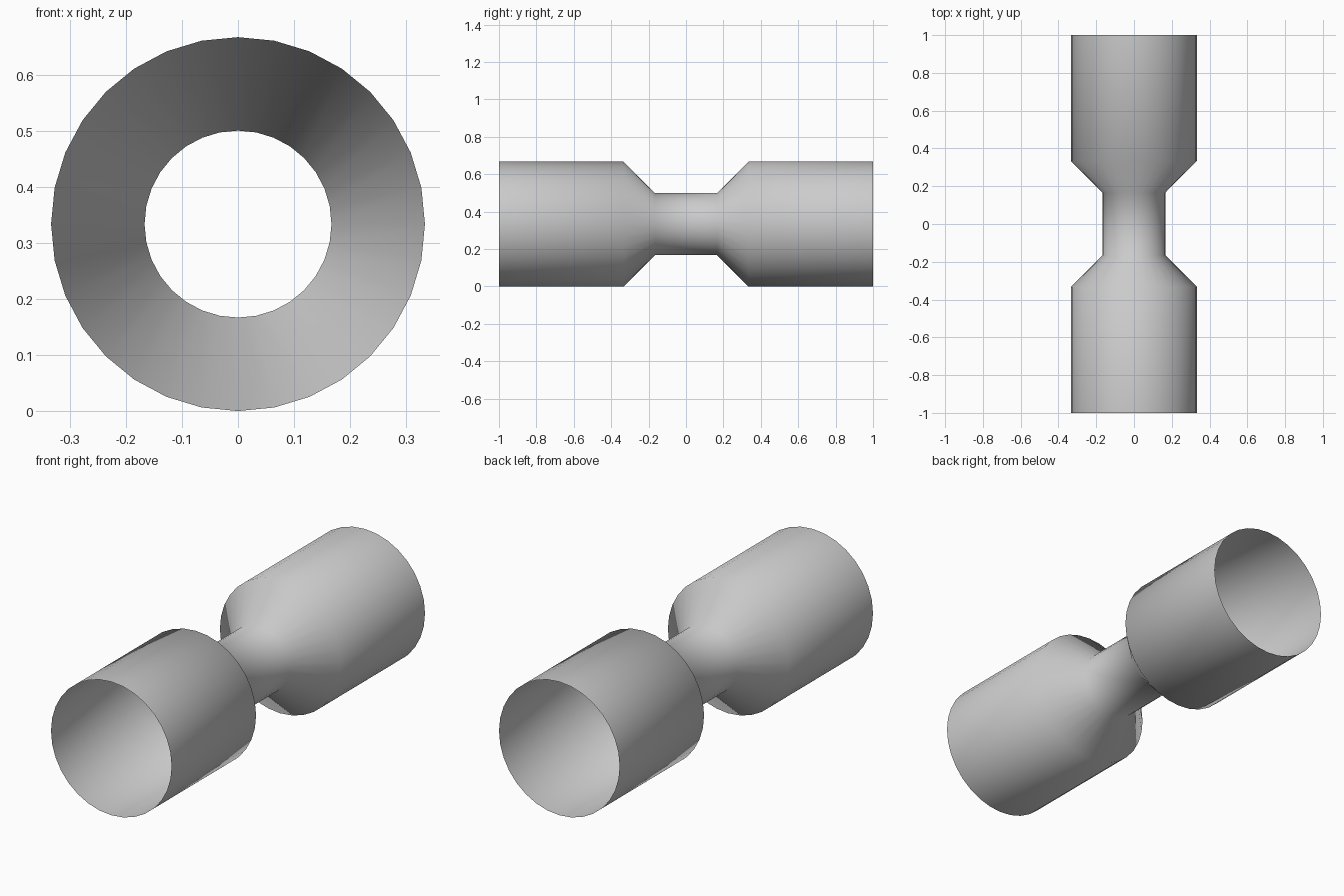
import bpy, bmesh
from math import sin, cos, pi

if "Cube" in bpy.data.objects:
    bpy.data.objects.remove(bpy.data.objects["Cube"])

SIDES = 32
R = 1 / 3
# Half profile along the axis: (y, radius), mirrored to the other end
half = [(1 / 6, R / 2), (R, R), (1.0, R)]
profile = [(-y, r) for y, r in reversed(half)] + half

# Open-ended thin tube with a narrow waist
bm = bmesh.new()
rings = []
for y, r in profile:
    rings.append([bm.verts.new((r * sin(2 * pi * i / SIDES), y, R + r * cos(2 * pi * i / SIDES)))
                  for i in range(SIDES)])
for a, b in zip(rings, rings[1:]):
    for i in range(SIDES):
        j = (i + 1) % SIDES
        bm.faces.new((a[i], a[j], b[j], b[i]))
bmesh.ops.recalc_face_normals(bm, faces=bm.faces)
# Make sure the normals point away from the axis
bm.normal_update()
f = max(bm.faces, key=lambda q: q.calc_center_median().z)
if f.normal.z < 0:
    bmesh.ops.reverse_faces(bm, faces=bm.faces)
for f in bm.faces:
    f.smooth = True

mesh = bpy.data.meshes.new("waisted_tube")
bm.to_mesh(mesh)
bm.free()
bpy.context.collection.objects.link(bpy.data.objects.new("waisted_tube", mesh))
